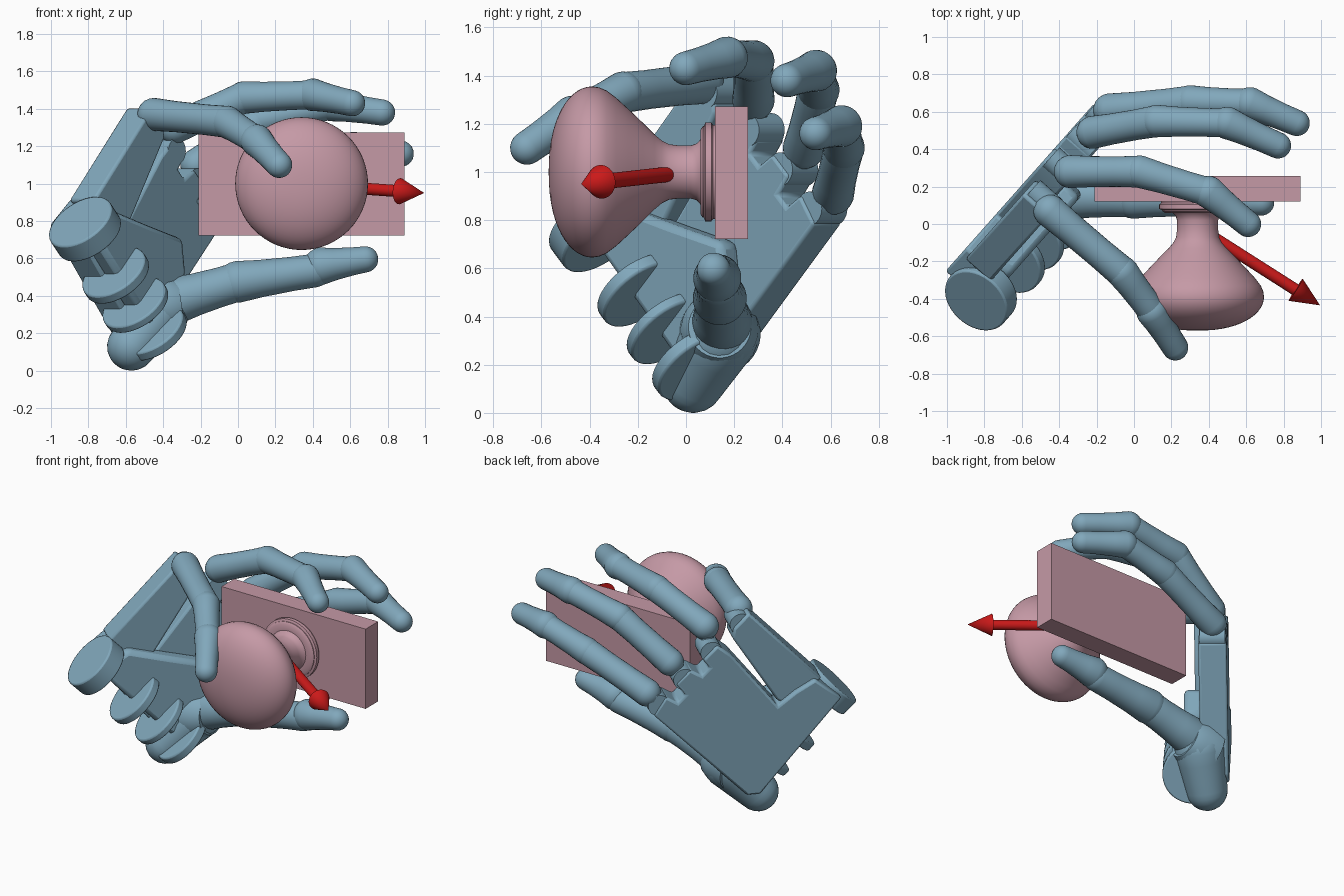
import bpy, bmesh, math
from mathutils import Vector

if "Cube" in bpy.data.objects:
    bpy.data.objects.remove(bpy.data.objects["Cube"])


def material(name, rgb):
    m = bpy.data.materials.new(name)
    m.diffuse_color = (*rgb, 1)
    m.use_nodes = True
    m.node_tree.nodes["Principled BSDF"].inputs["Base Color"].default_value = m.diffuse_color
    return m


BLUE = material("steel_blue", (0.22, 0.39, 0.50))
PINK = material("dusty_pink", (0.56, 0.32, 0.38))
RED = material("red", (0.6, 0.01, 0.01))
R2 = math.sqrt(2)


def palm_point(a, b, m):
    """a: wrist to fingers, b: index side to little side, m: towards back of hand."""
    s = (a - b) / R2
    return Vector((s * .6635 - m * .748, s * .748 + m * .6635, (a + b) / R2))


def finish(name, bm, mat, bevel=0):
    bmesh.ops.recalc_face_normals(bm, faces=bm.faces)
    me = bpy.data.meshes.new(name)
    bm.to_mesh(me)
    bm.free()
    me.materials.append(mat)
    ob = bpy.data.objects.new(name, me)
    bpy.context.collection.objects.link(ob)
    if bevel:
        mod = ob.modifiers.new("bevel", 'BEVEL')
        mod.width, mod.segments, mod.limit_method = bevel, 2, 'ANGLE'
    bpy.ops.object.select_all(action='DESELECT')
    ob.select_set(True)
    bpy.context.view_layer.objects.active = ob
    bpy.ops.object.shade_smooth_by_angle(angle=math.radians(35))
    return ob


def lathe(bm, origin, axis, profile, n=28):
    """Revolve (distance, radius) pairs about an axis."""
    origin, axis = Vector(origin), Vector(axis).normalized()
    side = axis.orthogonal().normalized()
    up = axis.cross(side)
    rings = []
    for d, r in profile:
        c = origin + axis * d
        if r < 1e-5:
            rings.append([bm.verts.new(c)])
        else:
            rings.append([bm.verts.new(c + r * (side * math.cos(t) + up * math.sin(t)))
                          for t in (2 * math.pi * i / n for i in range(n))])
    for p, q in zip(rings, rings[1:]):
        for i in range(n):
            j = (i + 1) % n
            if len(p) == 1:
                bm.faces.new((p[0], q[i], q[j]))
            elif len(q) == 1:
                bm.faces.new((p[i], p[j], q[0]))
            else:
                bm.faces.new((p[i], p[j], q[j], q[i]))


def bone(bm, p, q, r0, r1, waist=.95):
    """Round-ended tapered segment with a slight waist."""
    p, q = Vector(p), Vector(q)
    L = (q - p).length
    arc = [math.pi / 2 * i / 6 for i in range(7)]
    prof = [(-r0 * math.cos(t), r0 * math.sin(t)) for t in arc]
    prof += [(L * .3, (r0 * .7 + r1 * .3) * waist), (L * .7, (r0 * .3 + r1 * .7) * waist)]
    prof += [(L + r1 * math.sin(t), r1 * math.cos(t)) for t in arc]
    lathe(bm, p, q - p, prof)


def prism(name, outline, m0, m1, bevel=.015):
    bm = bmesh.new()
    lo = [bm.verts.new(palm_point(a, b, m0)) for a, b in outline]
    hi = [bm.verts.new(palm_point(a, b, m1)) for a, b in outline]
    bm.faces.new(lo)
    bm.faces.new(hi)
    for i in range(len(lo)):
        j = (i + 1) % len(lo)
        bm.faces.new((lo[i], lo[j], hi[j], hi[i]))
    return finish(name, bm, BLUE, bevel)


# palm slab with scalloped knuckle edge, little finger palm part, front pad
prism("palm", [(-.12, .36), (-.06, .30), (.80, .31), (.83, .45), (.74, .47), (.74, .54),
               (.84, .55), (.84, .68), (.75, .70), (.75, .77), (.82, .78), (.82, .91),
               (.70, .92), (.22, .86), (.20, 1.0), (.16, 1.14), (-.06, 1.16)], .41, .587)
prism("little_palm", [(.12, .9), (.24, .88), (.76, 1.0), (.80, 1.05), (.80, 1.19), (.12, 1.17)],
      .37, .55)
prism("palm_pad", [(-.08, .40), (.32, .40), (.44, .56), (.3, .80), (.16, 1.05), (-.06, 1.10)],
      .31, .43, .03)

# wrist hinge lugs
across = palm_point(0, 1, 0)
for i, (b, t) in enumerate([(.31, .06), (.52, .05), (.74, .06), (1.06, .12)]):
    bm = bmesh.new()
    lathe(bm, palm_point(-.05, b, .36), across, [(0, 0), (0, .19), (t, .19), (t, 0)], 40)
    finish(f"wrist_lug_{i + 1}", bm, BLUE, .01)

# fingers: base, two joints, tip; each with a knuckle hinge on the palm
FINGERS = {
    "index": ((.82, .38, .51), [(-.13, .61, .91), (.30, .655, 1.10), (.62, .645, 1.19), (.87, .54, 1.16)]),
    "middle": ((.82, .61, .51), [(-.22, .49, 1.10), (.12, .55, 1.34), (.50, .54, 1.42), (.77, .42, 1.38)]),
    "ring": ((.81, .85, .50), [(-.34, .28, 1.30), (.03, .28, 1.46), (.40, .17, 1.475), (.61, .0, 1.43)]),
    "little": ((.78, 1.10, .46), [(-.45, .07, 1.37), (-.06, -.26, 1.33), (.10, -.47, 1.23), (.22, -.66, 1.10)]),
}
back = palm_point(0, 0, 1)
for name, (root, pts) in FINGERS.items():
    k = palm_point(*root)
    bm = bmesh.new()
    lathe(bm, k - back * .09, back, [(0, 0), (0, .07), (.16, .07), (.16, 0)])
    bone(bm, k, pts[0], .035, .05, 1)
    finish(name + "_knuckle", bm, BLUE)
    bm = bmesh.new()
    for i, (r0, r1) in enumerate([(.088, .085), (.087, .078), (.087, .070)]):
        bone(bm, pts[i], pts[i + 1], r0, r1)
    finish(name + "_finger", bm, BLUE)

# thumb and its mount at the base of the palm
bm = bmesh.new()
bone(bm, (-.57, .03, .13), (-.42, .14, .32), .13, .16, 1)
lathe(bm, (-.48, .14, .33), (1, .0, .15), [(0, 0), (0, .17), (.12, .16), (.18, .13), (.18, 0)], 36)
finish("thumb_mount", bm, BLUE)
bm = bmesh.new()
bone(bm, (-.32, .15, .38), (.0, .14, .475), .125, .105)
bone(bm, (.0, .14, .475), (.41, .13, .535), .112, .09)
bone(bm, (.45, .13, .56), (.68, .115, .595), .10, .07)
finish("thumb", bm, BLUE)

# door plate
bm = bmesh.new()
bmesh.ops.create_cube(bm, size=1)
for v in bm.verts:
    v.co = Vector((.34 + v.co.x * 1.10, .188 + v.co.y * .137, .997 + v.co.z * .55))
finish("plate", bm, PINK)

# turned knob with collar, profile runs from the face to the plate
bm = bmesh.new()
face = [(-.39 - .18 * math.cos(t), .355 * math.sin(t) ** .9)
        for t in (math.pi / 2 * i / 14 for i in range(15))]
neck = [(-.36, .351), (-.33, .338), (-.29, .308), (-.24, .262), (-.18, .205), (-.13, .155),
        (-.10, .13), (-.07, .115), (-.03, .11), (.02, .11), (.045, .118), (.06, .135),
        (.06, .175), (.07, .19), (.075, .19), (.08, .205), (.105, .205), (.112, .195), (.125, .195)]
lathe(bm, (.34, 0, 1), (0, 1, 0), face + neck, 64)
finish("knob", bm, PINK)

# direction arrow
bm = bmesh.new()
start, tip = Vector((.43, -.075, .99)), Vector((.995, -.435, .95))
L = (tip - start).length
lathe(bm, start, tip - start, [(0, 0), (0, .032), (L - .155, .032), (L - .155, .07), (L, 0)])
finish("arrow", bm, RED)
